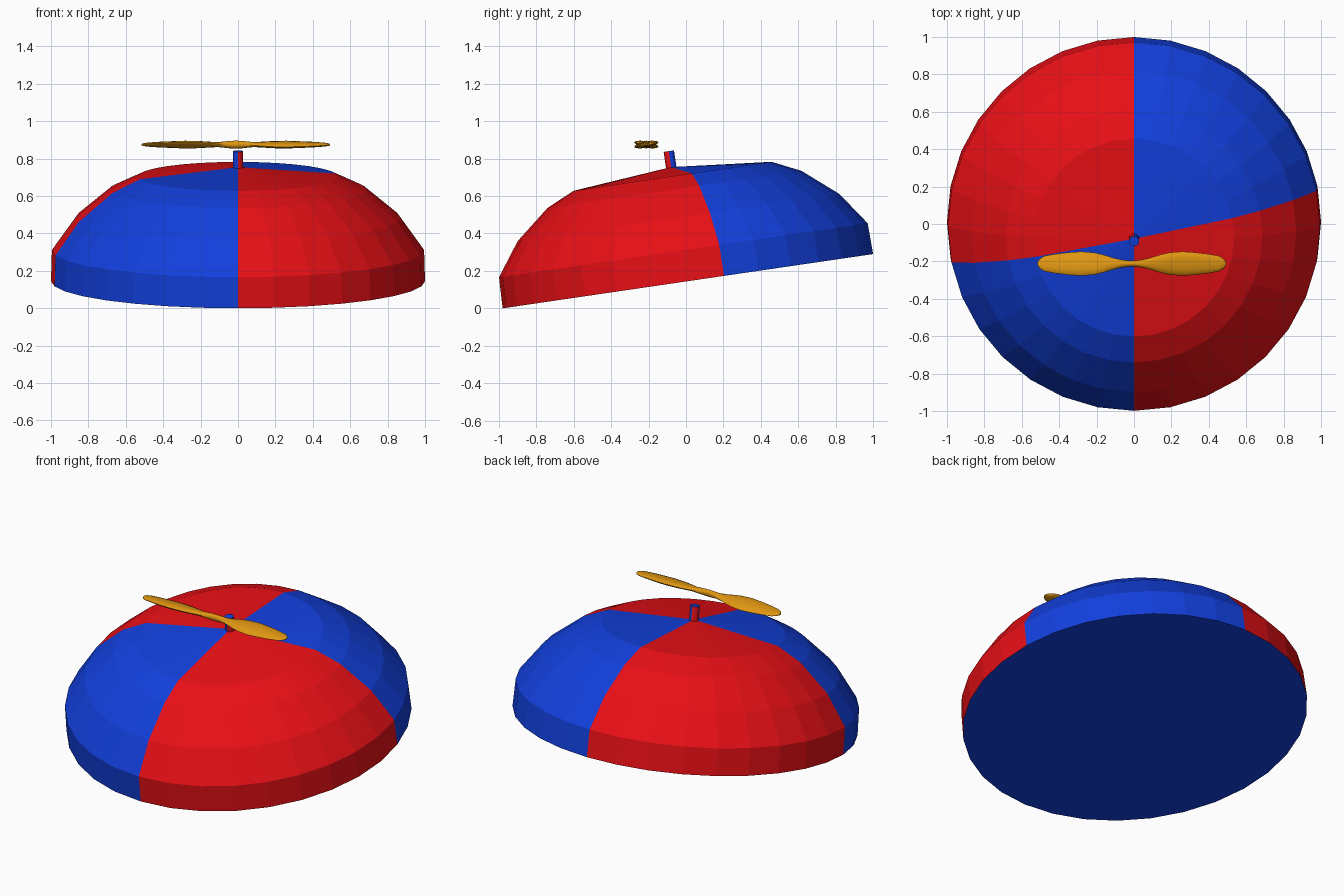
import bpy, bmesh
from math import sin, cos, pi, radians
from mathutils import Matrix

if "Cube" in bpy.data.objects:
    bpy.data.objects.remove(bpy.data.objects["Cube"])


def material(name, rgb):
    m = bpy.data.materials.new(name)
    m.diffuse_color = (*rgb, 1)
    m.use_nodes = True
    m.node_tree.nodes["Principled BSDF"].inputs["Base Color"].default_value = m.diffuse_color
    return m


RED = material("red", (0.80, 0.005, 0.008))
BLUE = material("blue", (0.006, 0.05, 0.72))
GOLD = material("gold", (0.75, 0.31, 0.006))

# The whole cap leans back
TILT = Matrix.Translation((0, 0.01, 0.145)) @ Matrix.Rotation(radians(8.33), 4, 'X')


def finish(name, bm, mats, matrix=None):
    bmesh.ops.recalc_face_normals(bm, faces=bm.faces)
    me = bpy.data.meshes.new(name)
    bm.to_mesh(me)
    bm.free()
    for m in mats:
        me.materials.append(m)
    if matrix:
        me.transform(matrix)
    ob = bpy.data.objects.new(name, me)
    bpy.context.collection.objects.link(ob)
    return ob


def quartered(name, profile, sides, shift=0, apex=None):
    """Lathe of (radius, height) rings with red and blue quarters, blue end caps."""
    bm = bmesh.new()
    rings = [[bm.verts.new((r * cos(2 * pi * i / sides), r * sin(2 * pi * i / sides), z))
              for i in range(sides)] for r, z in profile]
    tip = bm.verts.new((0, 0, apex)) if apex else None
    for i in range(sides):
        j = (i + 1) % sides
        # side seams sit `shift` segments past the x axis, front and back seams on x = 0
        half = sides // 2
        k = i % half
        first = shift <= k < half // 2           # back right / front left
        colour = 1 if first else 0
        if k < shift:
            colour = 0
        for a, b in zip(rings, rings[1:]):
            bm.faces.new((a[i], a[j], b[j], b[i])).material_index = colour
        if tip:
            bm.faces.new((rings[-1][i], rings[-1][j], tip)).material_index = colour
    bm.faces.new(rings[0][::-1]).material_index = 1
    if not tip:
        bm.faces.new(rings[-1]).material_index = 1
    return finish(name, bm, [RED, BLUE], TILT)


# Dome of the cap, with a closed flat underside
quartered("cap_dome", [(1.0, 0), (0.995, 0.167), (0.868, 0.344), (0.686, 0.495),
                       (0.535, 0.566)], 32, shift=1, apex=0.616)

# Short stem on the crown
quartered("stem", [(0.028, 0.59), (0.028, 0.702)], 12)

# Propeller: distance from hub, half width, half thickness, pitch in degrees
blade = [(0.03, 0.018, 0.020, 2), (0.06, 0.022, 0.017, 5), (0.10, 0.032, 0.013, 8),
         (0.15, 0.048, 0.014, 10), (0.20, 0.060, 0.016, 11), (0.27, 0.066, 0.017, 11),
         (0.34, 0.061, 0.015, 10), (0.41, 0.052, 0.013, 9), (0.465, 0.042, 0.010, 7),
         (0.492, 0.027, 0.008, 5), (0.503, 0.010, 0.004, 3)]
stations = [(-d, w, t, -p) for d, w, t, p in reversed(blade)]
stations += [(0, 0.016, 0.021, 0)] + blade
bm = bmesh.new()
N = 12
loops = []
for x, w, t, p in stations:
    rot = Matrix.Rotation(radians(p), 4, 'X')
    loops.append([bm.verts.new(rot @ Matrix.Translation((
        x, w * cos(2 * pi * i / N), t * sin(2 * pi * i / N))).to_translation())
        for i in range(N)])
for a, b in zip(loops, loops[1:]):
    for i in range(N):
        j = (i + 1) % N
        bm.faces.new((a[i], a[j], b[j], b[i]))
bm.faces.new(loops[0])
bm.faces.new(loops[-1])
propeller = finish("propeller", bm, [GOLD], Matrix.Translation((-0.012, -0.212, 0.875)))
bpy.ops.object.select_all(action='DESELECT')
propeller.select_set(True)
bpy.context.view_layer.objects.active = propeller
bpy.ops.object.shade_smooth_by_angle(angle=radians(50))
